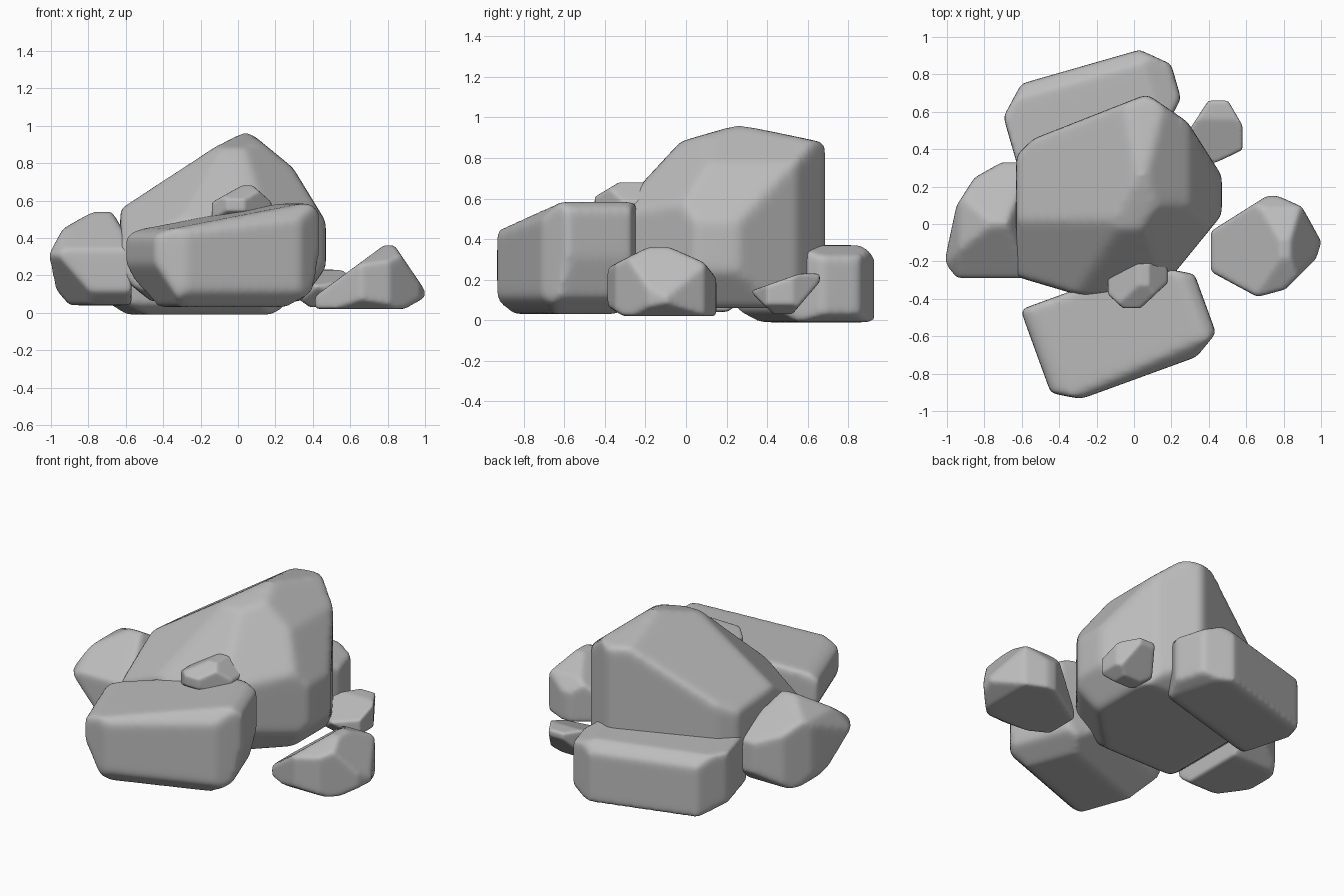
import bpy
import bmesh
from math import radians
from mathutils import Matrix, Vector

default_cube = bpy.data.objects.get("Cube")
if default_cube:
    bpy.data.objects.remove(default_cube, do_unlink=True)

# One stone colour for the whole pile
stone = bpy.data.materials.new("stone grey")
stone.use_nodes = True
stone_colour = (.5, .5, .5, 1)
stone.diffuse_color = stone_colour
stone.node_tree.nodes["Principled BSDF"].inputs["Base Color"].default_value = stone_colour

# Chisel directions, in the space of each rock's own block
EAST, NORTH, UP = Vector((1, 0, 0)), Vector((0, 1, 0)), Vector((0, 0, 1))
WEST, SOUTH, DOWN = -EAST, -NORTH, -UP


def make_rock(name, centre, half_size, turn, grain, cuts):
    """Chisel a block with flat cuts, then size it, place it and wear its edges."""
    bm = bmesh.new()
    bmesh.ops.create_cube(bm, size=2)
    for direction, reach in cuts:
        bmesh.ops.bisect_plane(
            bm, geom=bm.verts[:] + bm.edges[:] + bm.faces[:],
            plane_co=direction * reach / direction.length_squared,
            plane_no=direction, clear_outer=True)
        open_edges = [edge for edge in bm.edges if edge.is_boundary]
        bmesh.ops.holes_fill(bm, edges=open_edges, sides=0)
    bmesh.ops.recalc_face_normals(bm, faces=bm.faces[:])
    placement = (Matrix.Translation(centre) @ Matrix.Rotation(radians(turn), 4, "Z")
                 @ Matrix.Diagonal((*half_size, 1)))
    bm.transform(placement)

    mesh = bpy.data.meshes.new(name)
    bm.to_mesh(mesh)
    bm.free()
    mesh.materials.append(stone)
    rock = bpy.data.objects.new(name, mesh)
    bpy.context.collection.objects.link(rock)

    remesh = rock.modifiers.new("even surface", "REMESH")
    remesh.mode = "VOXEL"
    remesh.voxel_size = grain
    remesh.use_smooth_shade = True
    weathering = rock.modifiers.new("worn edges", "SMOOTH")
    weathering.factor = .5
    weathering.iterations = 14


# Tall central boulder with a ridge running to the back
make_rock("main_boulder", (-.08, .15, .51), (.55, .54, .45), 0, .02, [
    # roof, front slopes and right-hand slopes
    (UP + WEST * .8 + NORTH * .1, .88),
    (UP + NORTH * .25, 1.06),
    (UP + SOUTH * .35, .94),
    (UP + SOUTH * 1.3, 1.25),
    (UP + EAST, 1.27),
    (UP + EAST * 2, 1.95),
    (UP + WEST * .8 + SOUTH * .8, 1.1),
    (UP + EAST + SOUTH, 1.36),
    # walls
    (NORTH + EAST * .7, 1.2),
    (NORTH + EAST * 1.6, 1.8),
    (NORTH + WEST * .4, .9),
    (NORTH + WEST, 1.4),
    (EAST + SOUTH * .8, 1.15),
    (SOUTH + EAST * .4, 1),
    (SOUTH + WEST * .3, 1.1),
    # underside
    (EAST + DOWN * .6, 1.36),
    (NORTH + DOWN, 1.65),
    (WEST + DOWN, 1.7),
    (SOUTH + DOWN, 1.7),
    (EAST + SOUTH + DOWN, 1.9),
])

# Long slab leaning on the front, higher at its right end
make_rock("front_slab", (-.07, -.56, .31), (.47, .28, .28), 20, .018, [
    (UP + WEST * .3, .74),
    (UP + SOUTH + WEST * .2, 1.55),
    (UP + NORTH, 1.75),
    (WEST + DOWN * .35, 1.06),
    (WEST + UP, 1.35),
    (EAST + DOWN * .15, 1),
    (EAST + UP, 1.85),
    (EAST + DOWN, 1.6),
    (SOUTH + DOWN, 1.7),
    (NORTH + DOWN, 1.5),
    (EAST + NORTH, 1.5),
    (EAST + SOUTH, 1.7),
    (WEST + SOUTH, 1.7),
])

# Low slab lying behind
make_rock("back_slab", (-.22, .61, .18), (.47, .24, .19), 16, .016, [
    (WEST + NORTH * .5, 1.2),
    (EAST + NORTH * .6, 1.3),
    (EAST + SOUTH * .5, 1.15),
    (NORTH + UP, 1.7),
    (EAST + UP, 1.7),
    (WEST + DOWN, 1.7),
    (SOUTH + DOWN, 1.7),
    (EAST + DOWN, 1.8),
])

# Boulder leaning on the west side
make_rock("west_boulder", (-.79, .02, .29), (.22, .31, .25), 0, .015, [
    (WEST + NORTH * .3, .8),
    (WEST + NORTH * .9, .95),
    (NORTH + WEST * .4, .85),
    (WEST + SOUTH, 1.75),
    (UP + WEST * .5, .97),
    (UP + WEST * 1.6, 1.7),
    (UP + EAST * 1.5, 1.8),
    (UP + NORTH * .8, 1),
    (UP + SOUTH * .9, 1.1),
    (WEST + SOUTH + UP, 1.85),
    (WEST + SOUTH + DOWN, 1.7),
    (WEST + DOWN, 1.5),
    (SOUTH + DOWN, 1.7),
    (NORTH + DOWN, 1.6),
])

# Detached boulder on the east side, tapering inward
make_rock("east_boulder", (.71, -.12, .19), (.3, .27, .17), 0, .012, [
    (NORTH + WEST * .7, 1),
    (EAST + NORTH * .5, 1.02),
    (NORTH + EAST * .5, 1.1),
    (EAST + SOUTH * .3, .95),
    (EAST + SOUTH * .9, 1.1),
    (SOUTH + EAST * .3, .95),
    (SOUTH + WEST * .6, 1.1),
    (UP + WEST * 1.3, .7),
    (UP + EAST * 2.6, 2.1),
    (UP + SOUTH * .8, 1.2),
    (UP + NORTH * .7, 1.1),
    (UP + NORTH * 2, 2.1),
    (EAST + DOWN, 1.6),
    (SOUTH + DOWN, 1.7),
])

# Small tilted stone near the back
make_rock("small_back_stone", (.44, .49, .13), (.14, .17, .1), 0, .008, [
    (WEST + NORTH * .8, 1.1),
    (EAST + NORTH * .7, 1.15),
    (SOUTH + EAST * .4, .95),
    (SOUTH + WEST * .6, 1.05),
    (UP + SOUTH * .6, .75),
    (NORTH + DOWN * .5, .7),
    (SOUTH + DOWN * .6, .95),
    (EAST + DOWN, 1.5),
    (WEST + DOWN, 1.4),
])

# Pebble resting on the front slab
make_rock("top_pebble", (.02, -.3, .59), (.16, .15, .09), 0, .008, [
    (WEST + NORTH, 1.1),
    (EAST + SOUTH, 1.1),
    (WEST + SOUTH, 1.5),
    (EAST + NORTH, 1.6),
    (UP + WEST, 1),
    (UP + EAST * 1.6, 1.6),
    (UP + SOUTH, 1.2),
    (UP + NORTH, 1.6),
    (DOWN + SOUTH, 1.5),
    (DOWN + NORTH, 1.5),
    (DOWN + EAST, 1.5),
])
